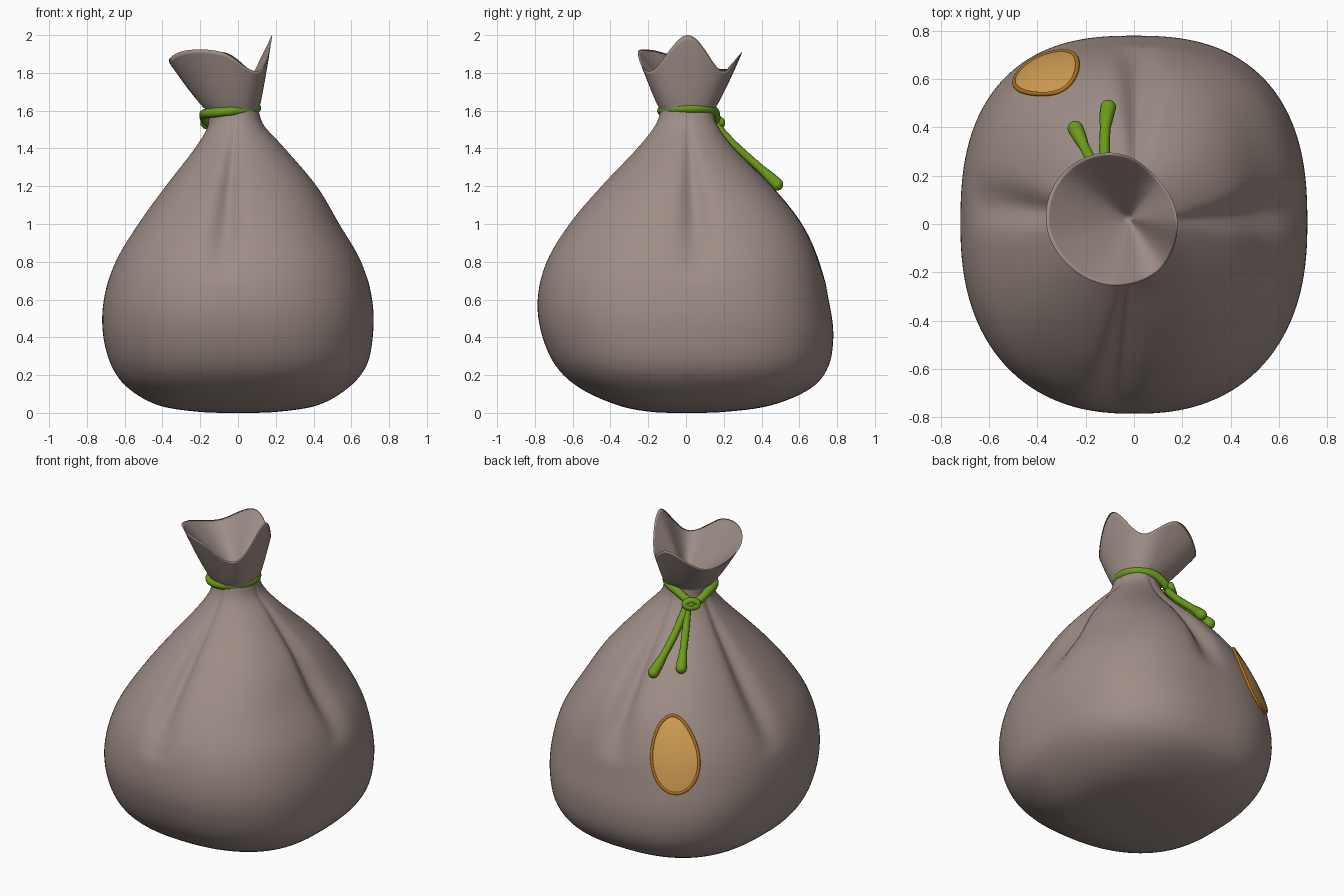
import bpy, bmesh, math
from mathutils import Vector

cube = bpy.data.objects.get("Cube")
if cube:
    bpy.data.objects.remove(cube, do_unlink=True)


def material(name, rgb):
    mat = bpy.data.materials.new(name)
    mat.use_nodes = True
    mat.diffuse_color = (*rgb, 1)
    bsdf = mat.node_tree.nodes["Principled BSDF"]
    bsdf.inputs["Base Color"].default_value = (*rgb, 1)
    bsdf.inputs["Roughness"].default_value = 0.7
    return mat


CLOTH = material("taupe cloth", (0.34, 0.265, 0.24))
GREEN = material("green cord", (0.15, 0.33, 0.01))
GOLD = material("gold", (0.65, 0.35, 0.09))
DARK_GOLD = material("dark gold", (0.46, 0.17, 0.01))


def spline(rows, t, closed=False):
    """Catmull-Rom interpolation through rows of numbers."""
    n = len(rows)
    i = math.floor(t) if closed else min(int(t), n - 2)
    f = t - i
    pick = (lambda k: rows[k % n]) if closed else (lambda k: rows[max(0, min(n - 1, k))])
    quad = zip(*(pick(i + k) for k in (-1, 0, 1, 2)))
    return [b + 0.5 * f * (c - a + f * (2 * a - 5 * b + 4 * c - d + f * (3 * (b - c) + d - a)))
            for a, b, c, d in quad]


# Sack profile: height, then reach toward -x, +x, -y, +y
PROFILE = [
    (0, 0, 0, 0, 0),
    (.005, .2, .2, .18, .2),
    (.04, .42, .42, .36, .45),
    (.13, .58, .58, .56, .66),
    (.25, .67, .68, .69, .755),
    (.42, .715, .715, .765, .78),
    (.6, .71, .71, .785, .755),
    (.8, .65, .655, .74, .71),
    (1, .53, .54, .62, .62),
    (1.2, .385, .42, .45, .46),
    (1.4, .23, .25, .26, .26),
    (1.52, .16, .14, .165, .17),
    (1.6, .165, .11, .135, .145),
]
# Mouth rim every 45 degrees: radius, height
RIM = [(.265, 2), (.255, 1.81), (.285, 1.91), (.29, 1.82),
       (.28, 1.87), (.26, 1.92), (.265, 1.91), (.275, 1.81)]
PLEATS = [math.radians(a) for a in (5, 88, 173, 263)]


def sack_point(theta, t):
    z, left, right, front, back = spline(PROFILE, t)
    c, s = math.cos(theta), math.sin(theta)
    square = max(0, min(1, (1.55 - z) / 0.4))
    n = 2.05 + square * (0.5 if s > 0 else 0.3)
    k = (abs(c) ** n + abs(s) ** n) ** (-1 / n)
    if 0.7 < z < 1.62:
        depth = 0.12 * math.sin(math.pi * (z - 0.7) / 0.92)
        for p in PLEATS:
            d = math.remainder(theta - p, math.tau)
            k *= 1 - depth * math.exp(-(d / 0.12) ** 2)
    return Vector((c * k * (right if c > 0 else left),
                   s * k * (back if s > 0 else front), z))


def surface(theta, z, lift=0.0):
    """Point on the sack at a height, lifted along the normal."""
    lo, hi = 0.0, len(PROFILE) - 1.0
    for _ in range(30):
        mid = (lo + hi) / 2
        if spline(PROFILE, mid)[0] < z:
            lo = mid
        else:
            hi = mid
    p = sack_point(theta, lo)
    across = sack_point(theta + 0.02, lo) - sack_point(theta - 0.02, lo)
    up = sack_point(theta, lo + 0.02) - sack_point(theta, lo - 0.02)
    return p + across.cross(up).normalized() * lift


def rim_point(theta):
    r, z = spline(RIM, theta / math.tau * 8, closed=True)
    return Vector((r * math.cos(theta) - 0.085, r * math.sin(theta) + 0.01, z))


def loft(name, rings, mat, solid=True):
    """Skin a stack of closed rings of points."""
    bm = bmesh.new()
    loops = [[bm.verts.new(p) for p in ring] for ring in rings]
    n = len(loops[0])
    for a, b in zip(loops, loops[1:]):
        for i in range(n):
            j = (i + 1) % n
            bm.faces.new((a[i], a[j], b[j], b[i]))
    bmesh.ops.remove_doubles(bm, verts=bm.verts, dist=1e-5)
    if solid:
        bmesh.ops.recalc_face_normals(bm, faces=bm.faces)
    for f in bm.faces:
        f.smooth = True
    me = bpy.data.meshes.new(name)
    bm.to_mesh(me)
    bm.free()
    me.materials.append(mat)
    ob = bpy.data.objects.new(name, me)
    bpy.context.collection.objects.link(ob)
    return ob


def tube(name, points, radius, mat, closed=False, widths=None):
    """Round cord along a path, with optional width factors."""
    cu = bpy.data.curves.new(name, "CURVE")
    cu.dimensions = "3D"
    cu.bevel_depth = radius
    cu.bevel_resolution = 4
    cu.use_fill_caps = True
    sp = cu.splines.new("POLY")
    sp.points.add(len(points) - 1)
    for i, p in enumerate(points):
        sp.points[i].co = (*p, 1)
        sp.points[i].radius = widths[i] if widths else 1
    sp.use_cyclic_u = closed
    sp.use_smooth = True
    cu.materials.append(mat)
    ob = bpy.data.objects.new(name, cu)
    bpy.context.collection.objects.link(ob)


# Sack: body, flared mouth, thin lip and inner funnel
COUNT = 144
angles = [math.tau * i / COUNT for i in range(COUNT)]
last = len(PROFILE) - 1
rings = [[sack_point(a, last * i / 72) for a in angles] for i in range(73)]
neck = rings[-1]
for i in range(1, 15):
    t = i / 14
    ring = []
    for a, base in zip(angles, neck):
        p = base.lerp(rim_point(a), t ** 0.85)
        p.z = base.z + (rim_point(a).z - base.z) * t
        ring.append(p)
    rings.append(ring)
floor = Vector((-0.02, 0.02, 1.59))
for s in [0.05 + 0.95 * i / 12 for i in range(13)]:
    rings.append([rim_point(a).lerp(floor, s) for a in angles])
loft("sack", rings, CLOTH)

# Cord around the neck, sagging toward the knot
KNOT = math.radians(130)
loop = []
for a in angles[::2]:
    sag = math.exp(-(math.remainder(a - KNOT, math.tau) / 0.5) ** 2)
    r = 0.138 + 0.03 * sag
    x = r * math.cos(a) - 0.04
    loop.append((x, r * math.sin(a) + 0.01, 1.602 + 0.1 * x - 0.045 * sag))
tube("neck_cord", loop, 0.025, GREEN, closed=True)

# Knot: a small wrapped coil around a core
centre = Vector((-0.145, 0.155, 1.535))
out = Vector((math.cos(KNOT), math.sin(KNOT), 0.3)).normalized()
side = out.cross(Vector((0, 0, 1))).normalized()
up = side.cross(out)
coil = [centre + side * 0.038 * math.cos(a) + up * 0.02 * math.sin(a) + out * 0.012
        for a in angles[::6]]
tube("knot_coil", coil, 0.019, GREEN, closed=True)
bpy.ops.mesh.primitive_uv_sphere_add(segments=20, ring_count=12, radius=0.032, location=centre)
core = bpy.context.object
core.name = "knot_core"
core.data.materials.append(GREEN)
bpy.ops.object.shade_smooth()

# Two hanging cord ends with swollen tips
for name, end, low in (("cord_end_right", 126, 1.22), ("cord_end_back", 105, 1.19)):
    end = math.radians(end)
    path, widths = [centre + out * 0.01], [1]
    for i in range(1, 25):
        t = i / 24
        path.append(surface(KNOT + (end - KNOT) * t ** 0.7, 1.51 + (low - 1.51) * t, 0.028))
        tip = max(0, (t - 0.75) / 0.25)
        widths.append(1 + 0.45 * math.sin(tip * math.pi / 2))
    tube(name, path, 0.022, GREEN, widths=widths)
    bpy.ops.mesh.primitive_uv_sphere_add(segments=20, ring_count=12, radius=0.0325, location=path[-1])
    ball = bpy.context.object
    ball.name = name + "_tip"
    ball.data.materials.append(GREEN)
    bpy.ops.object.shade_smooth()


# Plain oval emblem wrapped onto the sack, with a raised border
def emblem_ring(scale, lift):
    return [surface(math.radians(122) + 0.14 * scale * math.cos(a) / 0.72,
                    0.8 + 0.21 * scale * math.sin(a), lift) for a in angles[::3]]


loft("emblem_plate", [emblem_ring(s / 6, 0.007) for s in range(6, -1, -1)], GOLD, solid=False)
tube("emblem_border", emblem_ring(1, 0.004), 0.009, DARK_GOLD, closed=True)
